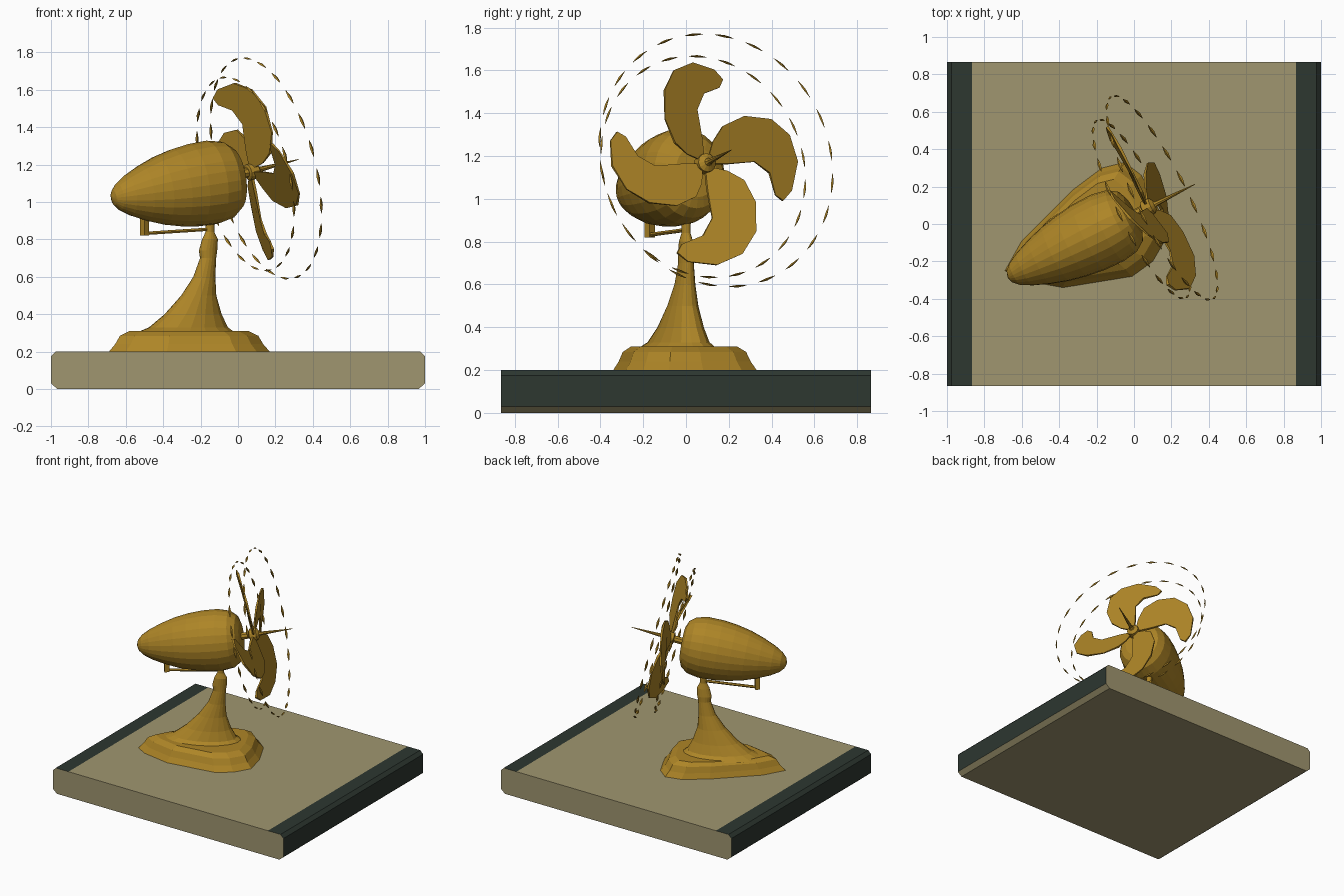
import bpy, bmesh, math
from mathutils import Vector, Matrix

cube = bpy.data.objects.get("Cube")
if cube:
    bpy.data.objects.remove(cube)


def material(name, rgb):
    m = bpy.data.materials.new(name)
    m.use_nodes = True
    m.diffuse_color = (*rgb, 1)
    m.node_tree.nodes["Principled BSDF"].inputs["Base Color"].default_value = (*rgb, 1)
    return m


GOLD = material("antique gold", (0.42, 0.235, 0.02))
TAN = material("tan", (0.35, 0.305, 0.16))
DARK = material("dark green", (0.026, 0.038, 0.03))


def finish(name, bm, *mats):
    bmesh.ops.recalc_face_normals(bm, faces=bm.faces)
    mesh = bpy.data.meshes.new(name)
    bm.to_mesh(mesh)
    bm.free()
    for m in mats:
        mesh.materials.append(m)
    obj = bpy.data.objects.new(name, mesh)
    bpy.context.collection.objects.link(obj)
    return obj


def add_loft(bm, rings):
    """Skin a list of equal-length point rings and cap both ends."""
    rows = [[bm.verts.new(p) for p in ring] for ring in rings]
    n = len(rows[0])
    for a, b in zip(rows, rows[1:]):
        for i in range(n):
            j = (i + 1) % n
            bm.faces.new((a[i], a[j], b[j], b[i]))
    bm.faces.new(rows[0][::-1])
    bm.faces.new(rows[-1])


def loft(name, rings, mat=GOLD):
    bm = bmesh.new()
    add_loft(bm, rings)
    return finish(name, bm, mat)


def ellipse(n, a, b, turn=0.0):
    pts = [(a * math.cos(t), b * math.sin(t)) for t in (2 * math.pi * i / n for i in range(n))]
    c, s = math.cos(turn), math.sin(turn)
    return [(x * c - y * s, x * s + y * c) for x, y in pts]


YAW = math.radians(26.5)


def frame(pitch, origin):
    """Matrix whose x points along the fan axis, y sideways and z up."""
    m = Matrix.Rotation(YAW, 4, 'Z') @ Matrix.Rotation(-math.radians(pitch), 4, 'Y')
    return Matrix.Translation(origin) @ m


def lathe(name, m, profile, n=24, squash=1.0):
    return loft(name, [[m @ Vector((x, y, z)) for y, z in ellipse(n, r * squash, r)]
                       for x, r in profile])


def rod(name, start, end, r0, r1, n=6):
    a, b = Vector(start), Vector(end)
    q = (b - a).to_track_quat('Z', 'Y')
    return loft(name, [[p + q @ Vector((x, y, 0)) for x, y in ellipse(n, r, r)]
                       for p, r in ((a, r0), (b, r1))])


# Slab: chamfered profile run front to back, dark ends and top strips
half = [(0.865, 0.2), (0.975, 0.2), (1, 0.175), (1, 0.03), (0.965, 0)]
profile = half + [(-x, z) for x, z in reversed(half)]
bm = bmesh.new()
add_loft(bm, [[(x, y, z) for x, z in profile] for y in (-0.865, 0.865)])
slab = finish("slab", bm, TAN, DARK)
for f in slab.data.polygons:
    c = f.center
    f.material_index = int(abs(f.normal.y) < 0.5 and abs(c.x) > 0.87 and c.z > 0.05)

# Foot: uneven rounded plate
outline = [(-0.69, -0.25), (-0.6, -0.09), (-0.33, 0.18), (-0.17, 0.3), (-0.05, 0.33),
           (0.04, 0.26), (0.13, 0.08), (0.17, -0.08), (0.1, -0.2), (-0.01, -0.28),
           (-0.38, -0.34), (-0.6, -0.3)]
mid = (-0.27, -0.02)
loft("foot", [[(mid[0] + (x - mid[0]) * k, mid[1] + (y - mid[1]) * k, z) for x, y in outline]
              for z, k in ((0.2, 1), (0.215, 0.97), (0.24, 0.92), (0.285, 0.86), (0.31, 0.74))])

# Column: leaning flared stem with a swivel knuckle on top
sections = [(0.3, -0.28, -0.04, 0.29, 0.15), (0.33, -0.265, -0.035, 0.23, 0.115),
            (0.4, -0.24, -0.025, 0.165, 0.09), (0.5, -0.21, -0.015, 0.1, 0.065),
            (0.6, -0.18, -0.005, 0.062, 0.045), (0.7, -0.16, 0, 0.045, 0.034),
            (0.74, -0.16, 0, 0.052, 0.034), (0.8, -0.15, 0, 0.045, 0.03),
            (0.84, -0.15, 0, 0.024, 0.02), (0.95, -0.15, 0, 0.026, 0.024)]
loft("column", [[(cx + x, cy + y, z) for x, y in ellipse(18, a, b, YAW)]
                for z, cx, cy, a, b in sections])

# Motor housing: teardrop with a blunt front
body = frame(8, (0.08, 0.09, 1.14))
lathe("motor_housing", body,
      [(-0.09, 0.03), (-0.095, 0.12), (-0.115, 0.17), (-0.165, 0.208), (-0.25, 0.225),
       (-0.36, 0.222), (-0.46, 0.208), (-0.56, 0.185), (-0.66, 0.15), (-0.75, 0.11),
       (-0.81, 0.073), (-0.84, 0.04), (-0.85, 0.01)], squash=0.88)

# Oscillation linkage below the housing
rod("link_post", (-0.5, -0.17, 0.82), (-0.5, -0.17, 0.95), 0.025, 0.025, 4)
rod("link_rod", (-0.5, -0.17, 0.832), (-0.15, 0, 0.855), 0.01, 0.01)

# Shaft, hub and spindle tip
fan = frame(13, (0.08, 0.09, 1.165))
lathe("shaft", fan, [(-0.15, 0.026), (0.02, 0.026), (0.05, 0.014), (0.28, 0.002)], 8)
lathe("hub", fan, [(-0.035, 0.035), (-0.03, 0.045), (0.02, 0.045), (0.035, 0.02)], 12)

# Four curved, pitched blades
blade = [(0.01, 0.0), (0.04, 0.1), (0.09, 0.17), (0.2, 0.215), (0.34, 0.2), (0.44, 0.13),
         (0.485, 0.01), (0.46, -0.12), (0.415, -0.165), (0.375, -0.14), (0.34, -0.04),
         (0.26, 0.01), (0.12, 0.0)]
bm = bmesh.new()
for k in range(4):
    m = fan @ Matrix.Rotation(k * math.pi / 2, 4, 'X')
    add_loft(bm, [[m @ Vector((0.3 * v - 0.01 + side * (0.004 if i % 2 else 0.008), u, v))
                   for i, (u, v) in enumerate(blade)] for side in (-1, 1)])
finish("blades", bm, GOLD)


# Guard: two rings of broken, tapered wire arcs
def broken_ring(name, origin, radius, count, duty):
    m = frame(13, origin)
    step = 2 * math.pi / count
    bm = bmesh.new()
    for k in range(count):
        rings = []
        for i, thick in enumerate((0.0008, 0.004, 0.006, 0.004, 0.0008)):
            t = k * step + step * duty * i / 4
            rings.append([m @ Vector((dx, (radius + dr) * math.cos(t), (radius + dr) * math.sin(t)))
                          for dx, dr in ellipse(4, thick * 1.6, thick)])
        add_loft(bm, rings)
    finish(name, bm, GOLD)


broken_ring("guard_back_ring", (0.04, 0.08, 1.15), 0.53, 22, 0.6)
broken_ring("guard_front_ring", (0.15, 0.14, 1.18), 0.605, 24, 0.6)
